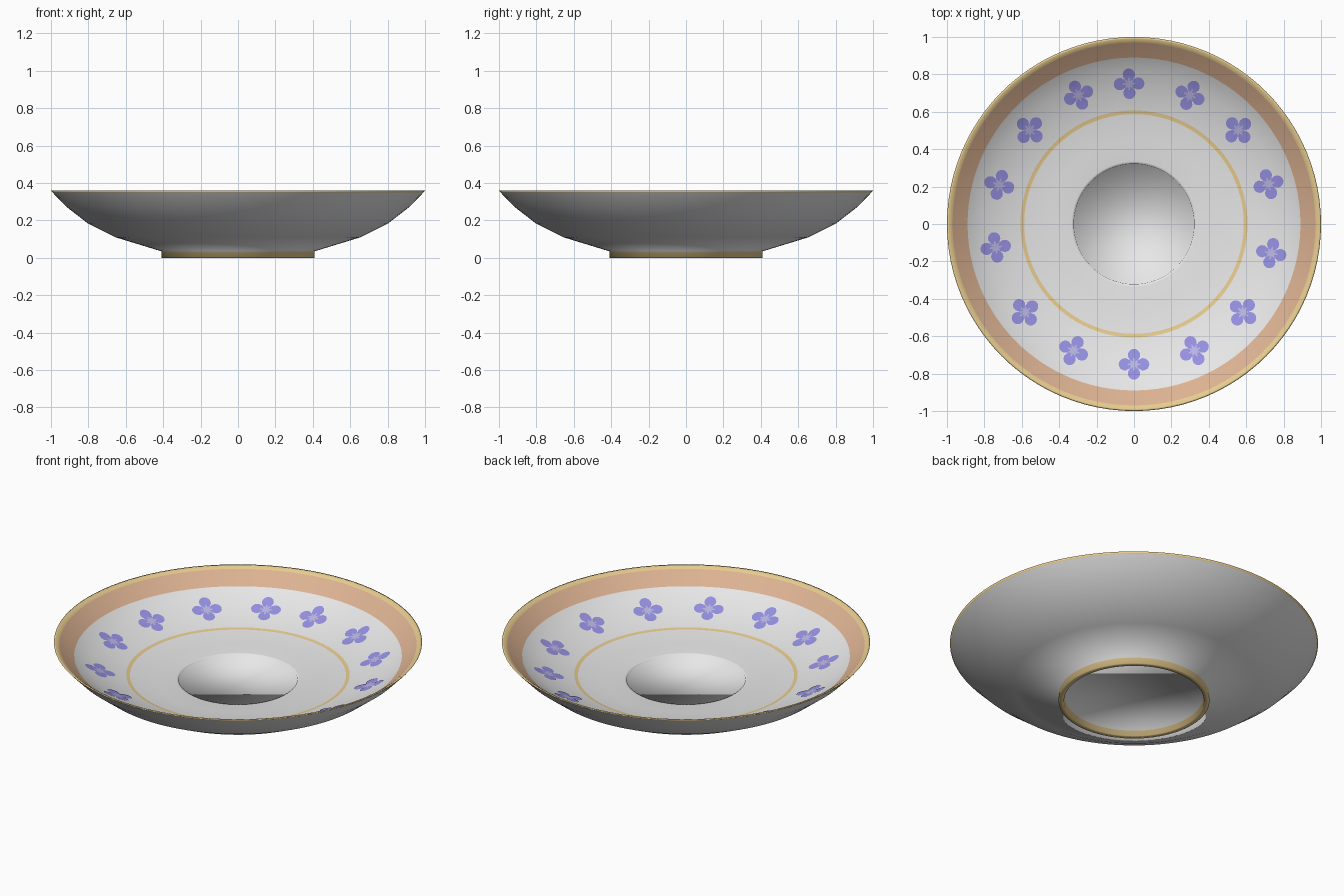
import bpy, bmesh, math

if "Cube" in bpy.data.objects:
    bpy.data.objects.remove(bpy.data.objects["Cube"])


def mat(name, rgb):
    lin = [(c / 255 / 12.92) if c < 11 else ((c / 255 + 0.055) / 1.055) ** 2.4 for c in rgb]
    m = bpy.data.materials.new(name)
    m.diffuse_color = (*lin, 1)
    m.use_nodes = True
    m.node_tree.nodes["Principled BSDF"].inputs["Base Color"].default_value = m.diffuse_color
    return m


white = mat("porcelain_white", (234, 234, 234))
gold = mat("gold_trim", (236, 208, 146))
tan = mat("tan_band", (220, 178, 146))
violet = mat("petal_violet", (150, 145, 226))
pale = mat("petal_centre", (186, 182, 226))

W, G, T = 0, 1, 2
SEGS = 96

# Inner surface, centre to rim: radius, height, colour of the band that follows
inner = [(0.32, 0.125, W), (0.322, 0.138, W), (0.335, 0.14, W), (0.45, 0.147, W),
         (0.587, 0.162, G), (0.607, 0.166, W), (0.70, 0.192, W), (0.80, 0.23, W),
         (0.89, 0.28, T), (0.97, 0.347, G), (0.99, 0.36, G), (1.0, 0.36, G)]
# Outer surface, rim down to the foot and its recessed underside
outer = [(0.992, 0.35, W), (0.92, 0.275, W), (0.80, 0.182, W), (0.655, 0.11, W),
         (0.41, 0.035, G), (0.41, 0.0, G), (0.38, 0.0, G), (0.376, 0.03, W)]


def finish(bm, name, mats):
    me = bpy.data.meshes.new(name)
    for f in bm.faces:
        f.smooth = True
    bm.to_mesh(me)
    bm.free()
    for m in mats:
        me.materials.append(m)
    ob = bpy.data.objects.new(name, me)
    bpy.context.collection.objects.link(ob)
    return ob


# Saucer body: lathed profile with a flat well floor and a flat underside
bm = bmesh.new()
profile = inner + outer
rings = []
for r, z, _ in profile:
    rings.append([bm.verts.new((r * math.cos(2 * math.pi * i / SEGS),
                                r * math.sin(2 * math.pi * i / SEGS), z)) for i in range(SEGS)])
for k in range(len(profile) - 1):
    a, b = rings[k], rings[k + 1]
    for i in range(SEGS):
        j = (i + 1) % SEGS
        f = bm.faces.new((a[i], b[i], b[j], a[j]))
        f.material_index = profile[k][2]
bm.faces.new(rings[0])
bm.faces.new(list(reversed(rings[-1])))
finish(bm, "saucer", [white, gold, tan])


def surface_z(r):
    for (r0, z0, _), (r1, z1, _) in zip(inner, inner[1:]):
        if r0 <= r <= r1:
            return z0 + (z1 - z0) * (r - r0) / (r1 - r0)
    return 0.36


# Painted flowers: thin four-petal sheets following the inner surface
def flower(n, angle):
    ca, sa = math.cos(angle), math.sin(angle)
    bm = bmesh.new()
    count = 48

    def vert(u, v):
        x, y = 0.75 + u, v
        r = math.hypot(x, y)
        return bm.verts.new((x * ca - y * sa, x * sa + y * ca, surface_z(r) + 0.003))

    def petal(p):
        return 0.03 + 0.052 * abs(math.cos(2 * p)) ** 0.6

    def core(p):
        return 0.026 + 0.010 * math.cos(8 * p)

    angs = [2 * math.pi * i / count for i in range(count)]
    loops = []
    for t in (0, 0.5, 1):
        row = []
        for p in angs:
            c = min(core(p), petal(p) * 0.8)
            d = c + (petal(p) - c) * t
            row.append(vert(d * math.cos(p), d * math.sin(p)))
        loops.append(row)
    mid = vert(0, 0)
    for i in range(count):
        j = (i + 1) % count
        bm.faces.new((mid, loops[0][i], loops[0][j])).material_index = 1
        for a, b in zip(loops, loops[1:]):
            bm.faces.new((a[i], b[i], b[j], a[j]))
    finish(bm, f"flower_{n}", [violet, pale])


flower_angles = [-90, -64.5, -39, -12, 16.5, 42, 66.5, 92, 113.3, 138, 163.8, 189.6, 219, 244.5]
for n, deg in enumerate(flower_angles):
    flower(n + 1, math.radians(deg))
